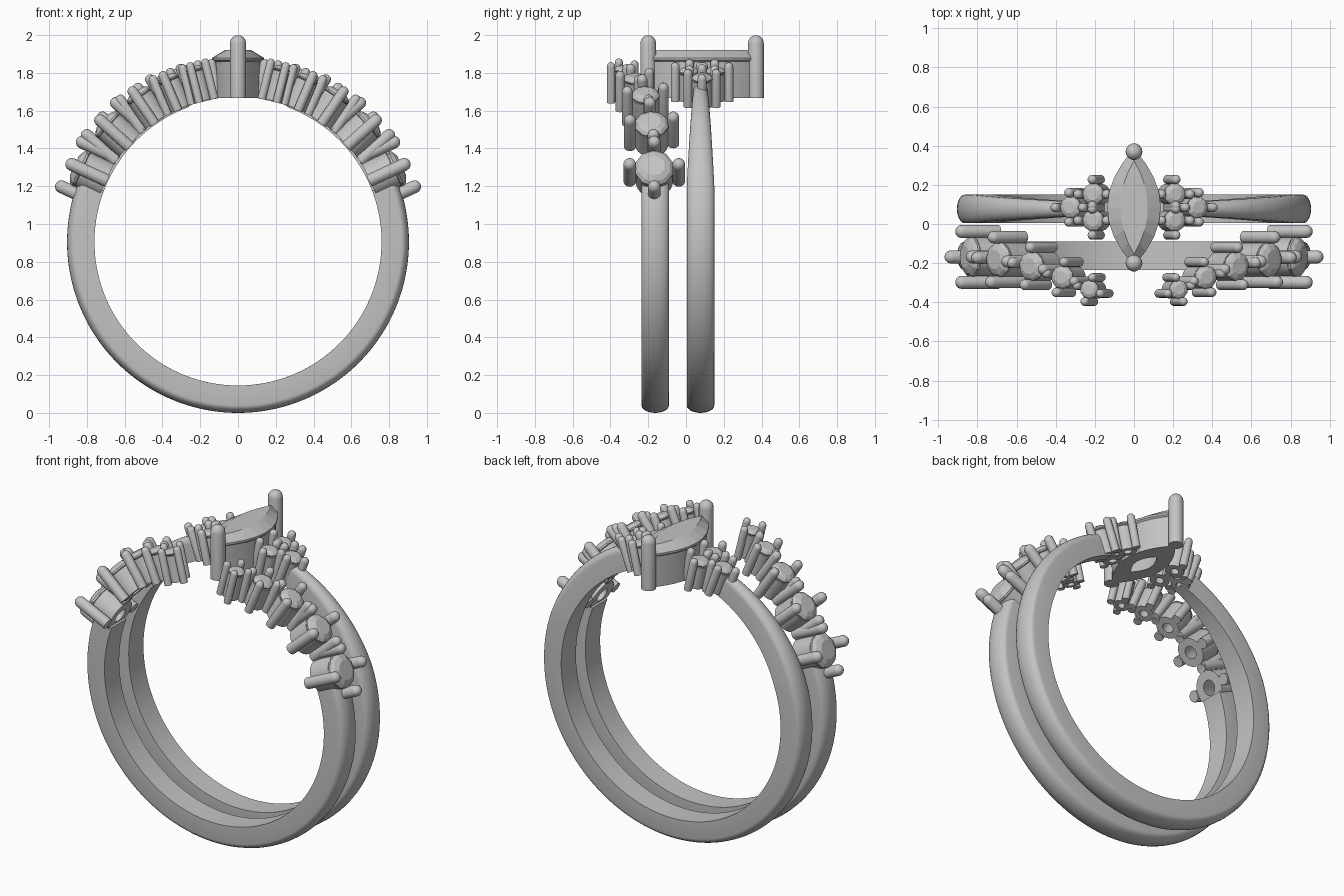
import bpy, bmesh
from math import sin, cos, pi, radians
from mathutils import Matrix

cube = bpy.data.objects.get("Cube")
if cube:
    bpy.data.objects.remove(cube, do_unlink=True)

metal = bpy.data.materials.new("silver grey")
metal.use_nodes = True
GREY = (0.55, 0.55, 0.55, 1)
metal.diffuse_color = GREY
metal.node_tree.nodes["Principled BSDF"].inputs["Base Color"].default_value = GREY

INNER, SHOULDER, OUTER = 0.76, 0.865, 0.905   # band radii
CENTRE = Matrix.Translation((0, 0, OUTER))


def circle(n):
    return [(cos(2 * pi * i / n), sin(2 * pi * i / n)) for i in range(n)]


def marquise(n):
    half = [(1 - (2 * i / n - 1) ** 2, 2 * i / n - 1) for i in range(n)]
    return half + [(-x, -y) for x, y in half]


def skin(bm, loops, capped=True, tube=False):
    """Bridge equal loops of points; cap the ends, or join last to first."""
    rows = [[bm.verts.new(p) for p in loop] for loop in loops]
    pairs = list(zip(rows, rows[1:])) + ([(rows[-1], rows[0])] if tube else [])
    for a, b in pairs:
        for i in range(len(a)):
            j = (i + 1) % len(a)
            bm.faces.new((a[i], a[j], b[j], b[i]))
    if capped and not tube:
        bm.faces.new(rows[0])
        bm.faces.new(rows[-1])


def loft(bm, shape, rings, matrix, tube=False):
    """Stack a flat shape at (scale x, scale y, height) rings."""
    skin(bm, [[matrix @ Matrix.Translation((x * sx, y * sy, h)).translation
               for x, y in shape] for sx, sy, h in rings], tube=tube)


def finish(bm, name, smooth=True, mirror=False):
    bmesh.ops.recalc_face_normals(bm, faces=bm.faces)
    mesh = bpy.data.meshes.new(name)
    bm.to_mesh(mesh)
    bm.free()
    mesh.materials.append(metal)
    ob = bpy.data.objects.new(name, mesh)
    bpy.context.collection.objects.link(ob)
    if mirror:
        ob.modifiers.new("Mirror", "MIRROR").use_clip = False
    if smooth:
        bpy.ops.object.select_all(action="DESELECT")
        ob.select_set(True)
        bpy.context.view_layer.objects.active = ob
        bpy.ops.object.shade_smooth_by_angle(angle=radians(35))


def band(name, y, gap, width):
    """Open ring, flat inside and domed outside, leaving a gap at the top."""
    bm, loops, steps = bmesh.new(), [], 120
    for i in range(steps + 1):
        deg = gap + (360 - 2 * gap) * i / steps
        a, w = radians(deg), width(min(deg, 360 - deg))
        profile = [(w, INNER), (-w, INNER)]
        profile += [(-w * cos(pi * k / 12), SHOULDER + (OUTER - SHOULDER) * sin(pi * k / 12))
                    for k in range(13)]
        loops.append([(r * sin(a), y + dy, OUTER + r * cos(a)) for dy, r in profile])
    skin(bm, loops)
    finish(bm, name)


def prong(bm, matrix, x, y, rad, top, base=INNER + 0.005):
    rings = [(rad, rad, base)]
    rings += [(rad * cos(t), rad * cos(t), top - rad * (1 - sin(t)))
              for t in (radians(d) for d in (0, 25, 50, 75))]
    loft(bm, circle(14), rings, matrix @ Matrix.Translation((x, y, 0)))


def setting(name, angle, y, reach, rad, spin, top):
    """Round stone in a pierced seat with four prongs, mirrored to both sides."""
    m = (Matrix.Translation((0, y, 0)) @ CENTRE @ Matrix.Rotation(radians(angle), 4, "Y")
         @ Matrix.Rotation(radians(spin), 4, "Z"))
    size = reach - rad * 0.75
    girdle = top - 0.65 * reach
    # seat
    bm = bmesh.new()
    hole, rim = size * 0.42, girdle - 0.012
    loft(bm, circle(24), [(hole, hole, INNER + 0.01), (size * 0.96, size * 0.96, INNER + 0.01),
                          (size * 0.96, size * 0.96, rim), (size * 0.8, size * 0.8, rim)],
         m, tube=True)
    finish(bm, name + "_seat", mirror=True)
    # stone
    bm = bmesh.new()
    levels = [(0.1, -0.75), (1, -0.08), (1, 0.03), (0.84, 0.2), (0.55, 0.34)]
    loft(bm, circle(10), [(size * s, size * s, girdle + size * h) for s, h in levels], m)
    finish(bm, name + "_stone", smooth=False, mirror=True)
    # prongs
    bm = bmesh.new()
    for dx, dy in circle(4):
        prong(bm, m, dx * reach, dy * reach, rad, top)
    finish(bm, name + "_prongs", mirror=True)


# bands
band("front_band", -0.163, 69, lambda d: 0.073)
band("back_band", 0.077, 20, lambda d: 0.036 + 0.037 * min(1, (d - 20) / 50))

# graduated stones on the front band: angle, y, prong reach, prong radius, spin, top
graduated = [(65, -0.168, 0.130, 0.034, 0, 1.005),
             (48, -0.182, 0.115, 0.032, 5, 1.005),
             (34, -0.215, 0.097, 0.028, 10, 1.00),
             (23, -0.272, 0.080, 0.025, 15, 0.99),
             (14, -0.335, 0.065, 0.022, 18, 0.985)]
for i, spec in enumerate(graduated):
    setting(f"front_cluster_{i + 1}", *spec)

# three small stones each side of the centre stone
for label, angle, y in (("rear", 13, 0.152), ("fore", 13, 0.018), ("outer", 20.5, 0.085)):
    setting(f"side_{label}", angle, y, 0.075, 0.024, 0, 0.975)

# centre stone, its seat and two tall prongs
mid = Matrix.Translation((0, 0.085, 0))
bm = bmesh.new()
loft(bm, marquise(16), [(0.05, 0.11, 1.667), (0.122, 0.28, 1.667),
                        (0.125, 0.285, 1.86), (0.1, 0.24, 1.86)], mid, tube=True)
finish(bm, "centre_seat")
bm = bmesh.new()
loft(bm, marquise(8), [(0.01, 0.05, 1.75), (0.137, 0.30, 1.868), (0.137, 0.30, 1.88),
                       (0.07, 0.24, 1.92)], mid)
finish(bm, "centre_stone", smooth=False)
bm = bmesh.new()
for side in (-1, 1):
    prong(bm, mid, 0, side * 0.285, 0.043, 2.0, 1.667)
finish(bm, "centre_prongs")
